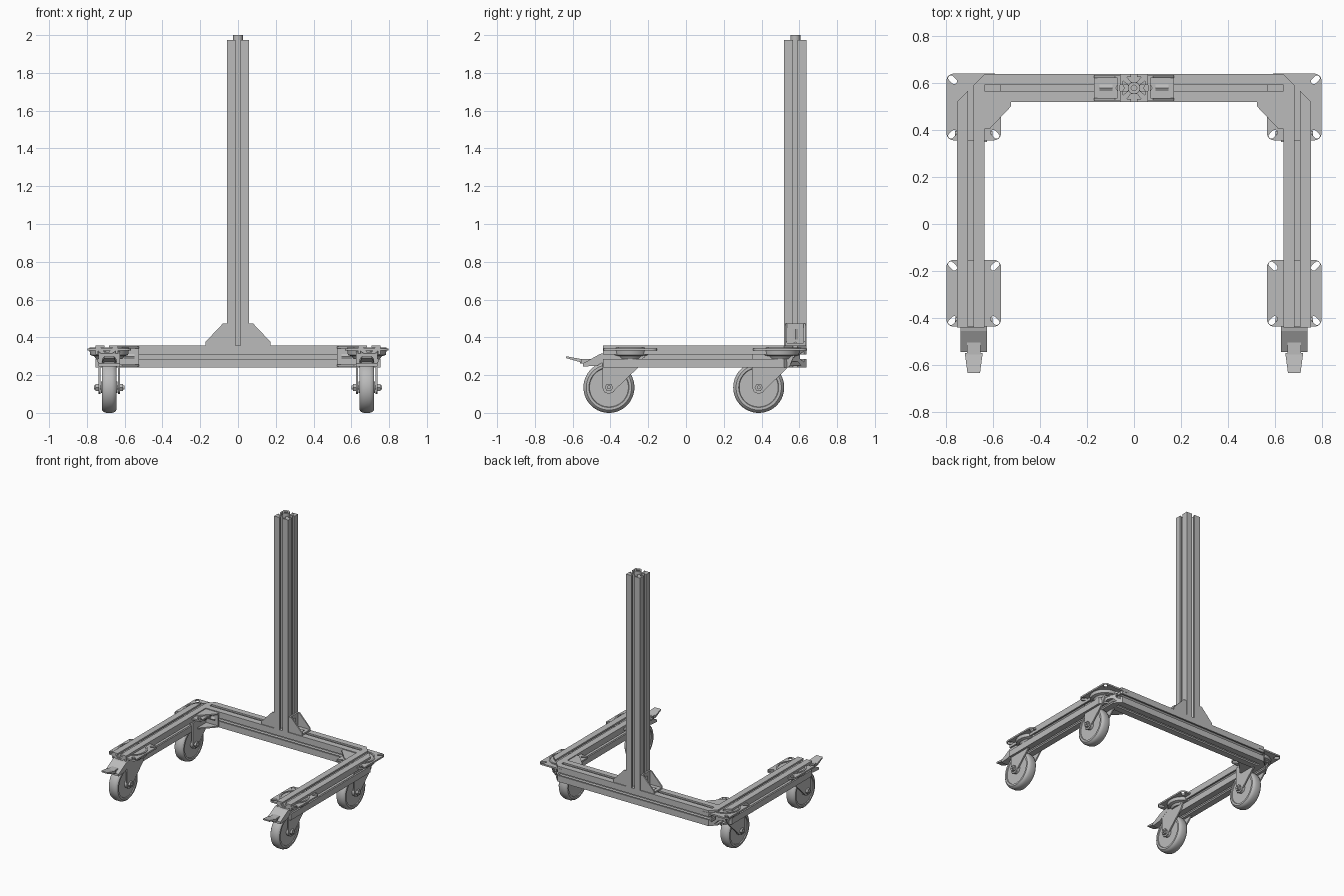
import bpy, bmesh, math
from mathutils import Vector

cube = bpy.data.objects.get("Cube")
if cube:
    bpy.data.objects.remove(cube)

grey = bpy.data.materials.new("aluminium_grey")
grey.use_nodes = True
COLOUR = (0.5, 0.5, 0.5, 1)
grey.diffuse_color = COLOUR
grey.node_tree.nodes["Principled BSDF"].inputs["Base Color"].default_value = COLOUR

X, Y, Z = Vector((1, 0, 0)), Vector((0, 1, 0)), Vector((0, 0, 1))
H = 0.059                       # half width of a rail
RAIL_X, RAIL_Y, RAIL_Z = 0.695, 0.579, 0.298
CASTER_X = 0.682


def finish(name, bm, mirror=False, smooth=False):
    bmesh.ops.recalc_face_normals(bm, faces=bm.faces[:])
    mesh = bpy.data.meshes.new(name)
    bm.to_mesh(mesh)
    bm.free()
    mesh.materials.append(grey)
    if smooth:
        mesh.shade_smooth()
        mesh.set_sharp_from_angle(angle=math.radians(35))
    ob = bpy.data.objects.new(name, mesh)
    bpy.context.collection.objects.link(ob)
    if mirror:
        ob.modifiers.new("mirror", "MIRROR").use_mirror_merge = False
    return ob


def add_prism(bm, pts, a, b, origin, u, v):
    """Extrude a 2D outline lying in the u, v plane from a to b."""
    w = u.cross(v)
    low, high = ([bm.verts.new(origin + u * p + v * q + w * d) for p, q in pts] for d in (a, b))
    bm.faces.new(low)
    bm.faces.new(high)
    n = len(pts)
    for i in range(n):
        j = (i + 1) % n
        bm.faces.new((low[i], low[j], high[j], high[i]))


def add_lathe(bm, profile, origin, u, v, steps=48):
    """Revolve closed (radius, height) points about the axis u x v."""
    w = u.cross(v)
    rings = []
    for i in range(steps):
        t = math.tau * i / steps
        d = u * math.cos(t) + v * math.sin(t)
        rings.append([bm.verts.new(origin + d * r + w * h) for r, h in profile])
    n = len(profile)
    for i in range(steps):
        a, b = rings[i], rings[(i + 1) % steps]
        for k in range(n):
            m = (k + 1) % n
            bm.faces.new((a[k], a[m], b[m], b[k]))


def circle(r, n, cx=0, cy=0, start=0.0):
    return [(cx + r * math.cos(start + math.tau * i / n),
             cy + r * math.sin(start + math.tau * i / n)) for i in range(n)]


def box(u0, u1, v0, v1):
    return [(u0, v0), (u1, v0), (u1, v1), (u0, v1)]


# Slotted extrusion outline: one side turned four times
side = [(H, -H), (H, -0.012), (H - 0.012, -0.012), (H - 0.012, -0.03), (0.025, -0.013),
        (0.025, 0.013), (H - 0.012, 0.03), (H - 0.012, 0.012), (H, 0.012)]
slotted = []
for c, s in ((1, 0), (0, 1), (-1, 0), (0, -1)):
    slotted += [(c * p - s * q, s * p + c * q) for p, q in side]

# Upright post with its projecting core
bm = bmesh.new()
add_prism(bm, slotted, 0.357, 1.975, Vector((0, RAIL_Y, 0)), X, Y)
finish("post", bm)
bm = bmesh.new()
add_lathe(bm, [(0.012, 1.95), (0.026, 1.95), (0.026, 2.0), (0.012, 2.0)],
          Vector((0, RAIL_Y, 0)), X, Y, 16)
finish("post_core", bm, smooth=True)

# Rear cross rail
bm = bmesh.new()
add_prism(bm, slotted, -0.637, 0.637, Vector((0, RAIL_Y, RAIL_Z)), Y, Z)
finish("rear_rail", bm)

# Side rails, mitred at the rear
bm = bmesh.new()
add_prism(bm, slotted, -0.44, RAIL_Y + H, Vector((RAIL_X, 0, RAIL_Z)), Z, X)
for v in bm.verts:
    if v.co.y > 0:
        v.co.y -= v.co.x - (RAIL_X - H)
finish("side_rails", bm, mirror=True)


# Angle brackets: two flanges, two cheeks and bolts
def bracket(name, origin, u, v):
    bm = bmesh.new()
    cheek = [(0, 0), (0.112, 0), (0.112, 0.02), (0.022, 0.115), (0, 0.115)]
    for a in (-0.053, 0.043):
        add_prism(bm, cheek, a, a + 0.01, origin, u, v)
    add_prism(bm, box(0, 0.112, 0, 0.012), -0.045, 0.045, origin, u, v)
    add_prism(bm, box(0, 0.012, 0, 0.115), -0.045, 0.045, origin, u, v)
    w = u.cross(v)
    for p, q in ((u, v), (v, u)):
        add_prism(bm, circle(0.02, 6), -0.028, 0.028, origin + p * 0.06, q, w)
    finish(name, bm, mirror=True)


bracket("post_brackets", Vector((H, RAIL_Y, 0.357)), X, Z)
bracket("corner_brackets", Vector((RAIL_X - H, RAIL_Y - H, RAIL_Z)), -X, -Y)


# Rounded mounting plate with slanted slot holes, filled from outline curves
def mounting_plate(name, centre):
    curve = bpy.data.curves.new(name, "CURVE")
    curve.dimensions = "2D"
    curve.fill_mode = "BOTH"
    curve.extrude = 0.006

    def loop(pts):
        sp = curve.splines.new("POLY")
        sp.points.add(len(pts) - 1)
        for p, (a, b) in zip(sp.points, pts):
            p.co = (a, b, 0, 1)
        sp.use_cyclic_u = True

    outline = []
    for k, (sx, sy) in enumerate(((1, 1), (-1, 1), (-1, -1), (1, -1))):
        for i in range(7):
            t = (k + i / 6) * math.pi / 2
            outline.append((sx * 0.086 + 0.03 * math.cos(t), sy * 0.112 + 0.03 * math.sin(t)))
        aim = math.atan2(sy, sx)
        slot = []
        for end in (0, 1):
            for i in range(7):
                t = aim + end * math.pi - math.pi / 2 + i * math.pi / 6
                off = 0.01 * (1 - 2 * end)
                slot.append((sx * 0.09 + off * math.cos(aim) + 0.012 * math.cos(t),
                             sy * 0.116 + off * math.sin(aim) + 0.012 * math.sin(t)))
        loop(slot)
    loop(outline)
    temp = bpy.data.objects.new("outline", curve)
    bpy.context.collection.objects.link(temp)
    mesh = temp.evaluated_get(bpy.context.evaluated_depsgraph_get()).to_mesh()
    bm = bmesh.new()
    bm.from_mesh(mesh)
    bpy.data.objects.remove(temp)
    bmesh.ops.remove_doubles(bm, verts=bm.verts[:], dist=0.0001)
    bmesh.ops.translate(bm, verts=bm.verts[:], vec=centre)
    finish(name, bm, mirror=True)


# Swivel caster, trailing towards the front
def caster(label, y):
    pivot = Vector((CASTER_X, y, 0))
    axle = Vector((CASTER_X, y - 0.113, 0.135))
    mounting_plate(label + "_caster_plates", pivot + Z * 0.335)

    bm = bmesh.new()
    add_lathe(bm, [(0.092, 0.335), (0.104, 0.335), (0.104, 0.346), (0.092, 0.346)], pivot, X, Y)
    add_lathe(bm, [(0.01, 0.285), (0.07, 0.285), (0.08, 0.3), (0.1, 0.306), (0.104, 0.33),
                   (0.01, 0.33)], pivot, X, Y)
    finish(label + "_swivels", bm, mirror=True, smooth=True)

    bm = bmesh.new()
    leg = [(-0.035, 0.175), (-0.035, 0)] + circle(0.035, 8, start=math.pi)[1:4]
    leg += [(0.03, -0.015), (0.165, 0.115), (0.19, 0.175)]
    for s in (-1, 1):
        add_prism(bm, leg, s * 0.046, s * 0.056, axle, Y, Z)
        add_prism(bm, circle(0.022, 6), s * 0.056, s * 0.072, axle, Y, Z)
    add_prism(bm, circle(0.01, 12), -0.08, 0.08, axle, Y, Z)
    add_prism(bm, box(-0.035, 0.19, 0.158, 0.175), -0.05, 0.05, axle, Y, Z)
    finish(label + "_forks", bm, mirror=True)

    bm = bmesh.new()
    half = [(0.012, 0.044), (0.03, 0.044), (0.032, 0.032), (0.103, 0.032), (0.106, 0.038),
            (0.12, 0.038), (0.13, 0.03), (0.135, 0.015)]
    add_lathe(bm, half + [(r, -h) for r, h in reversed(half)], axle, Y, Z, 56)
    finish(label + "_wheels", bm, mirror=True, smooth=True)


caster("front", -0.295)
caster("rear", 0.498)

# Brake housings and foot pedals on the front casters
base = Vector((CASTER_X, 0, 0))
bm = bmesh.new()
housing = [(-0.545, 0.245), (-0.545, 0.262), (-0.455, 0.312), (-0.39, 0.325), (-0.39, 0.295),
           (-0.47, 0.25)]
add_prism(bm, housing, -0.057, 0.057, base, Y, Z)
add_prism(bm, box(-0.56, -0.5, 0.262, 0.285), -0.028, 0.028, base, Y, Z)
finish("brake_housings", bm, mirror=True)
bm = bmesh.new()
add_prism(bm, [(-0.635, 0.29), (-0.635, 0.3), (-0.55, 0.284), (-0.55, 0.266)],
          -0.038, 0.038, base, Y, Z)
for v in bm.verts:
    if v.co.y < -0.6:
        v.co.x = CASTER_X + (v.co.x - CASTER_X) * 0.7
finish("brake_pedals", bm, mirror=True)
